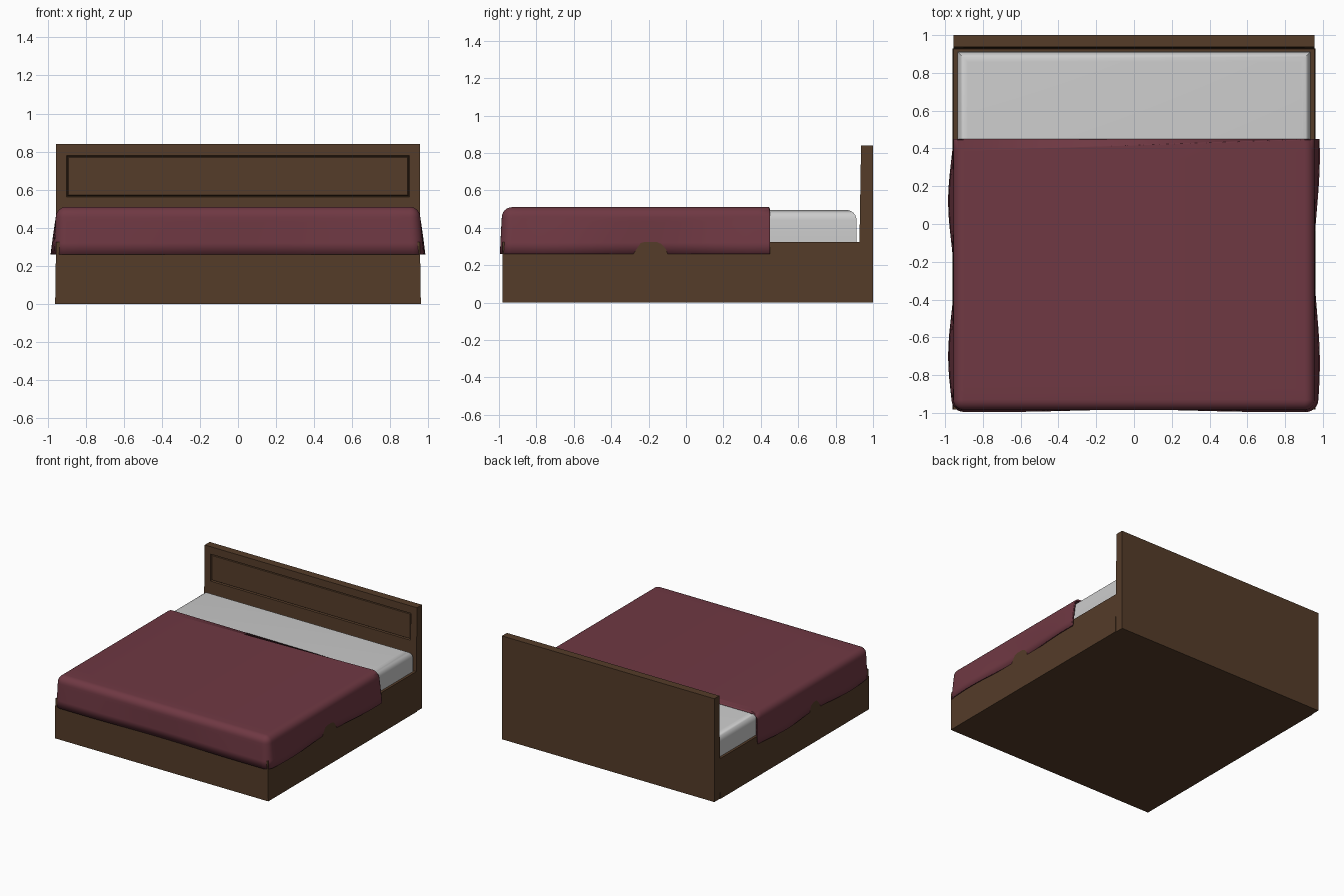
import bpy, bmesh, math
from mathutils import Vector

if "Cube" in bpy.data.objects:
    bpy.data.objects.remove(bpy.data.objects["Cube"])


def material(name, rgb):
    m = bpy.data.materials.new(name)
    m.diffuse_color = (*rgb, 1)
    m.use_nodes = True
    m.node_tree.nodes["Principled BSDF"].inputs["Base Color"].default_value = m.diffuse_color
    return m


wood = material("dark_wood", (0.09, 0.045, 0.022))
cloth = material("burgundy_cloth", (0.16, 0.04, 0.056))


def make(name, bm, mat=None, smooth=False):
    bmesh.ops.recalc_face_normals(bm, faces=bm.faces)
    me = bpy.data.meshes.new(name)
    bm.to_mesh(me)
    bm.free()
    ob = bpy.data.objects.new(name, me)
    bpy.context.collection.objects.link(ob)
    if mat:
        me.materials.append(mat)
    if smooth:
        bpy.context.view_layer.objects.active = ob
        ob.select_set(True)
        bpy.ops.object.shade_smooth_by_angle(angle=math.radians(40))
        ob.select_set(False)
    return ob


def box(lo, hi):
    bm = bmesh.new()
    bmesh.ops.create_cube(bm, size=1)
    for v in bm.verts:
        v.co = Vector([(a + b) / 2 + c * (b - a) for a, b, c in zip(lo, hi, v.co)])
    return bm


# bed base, tapering very slightly upwards
bm = box((-0.96, -0.982, 0), (0.96, 0.93, 0.325))
for v in bm.verts:
    if v.co.z > 0.1:
        v.co.x *= 0.995
make("bed_base", bm, wood)

# headboard with a leaning front and a moulded panel
bm = box((-0.955, 0.922, 0), (0.955, 1.0, 0.84))
for v in bm.verts:
    if v.co.z > 0.5 and v.co.y < 0.95:
        v.co.y = 0.936
for co, no in (((-0.9, 0, 0), (1, 0, 0)), ((0.9, 0, 0), (1, 0, 0)),
               ((0, 0, 0.563), (0, 0, 1)), ((0, 0, 0.78), (0, 0, 1))):
    bmesh.ops.bisect_plane(bm, geom=bm.verts[:] + bm.edges[:] + bm.faces[:],
                           plane_co=co, plane_no=no)
bm.normal_update()
panel = [f for f in bm.faces if f.normal.y < -0.9
         and abs(f.calc_center_median().x) < 0.1
         and 0.6 < f.calc_center_median().z < 0.75]
for width, depth in ((0.006, -0.014), (0.008, 0.010)):
    bmesh.ops.inset_region(bm, faces=panel, thickness=width, depth=depth)
make("headboard", bm, wood)

# mattress with rounded top edges and corners
bm = box((-0.935, -0.955, 0.32), (0.935, 0.912, 0.495))
edges = [e for e in bm.edges if max(v.co.z for v in e.verts) > 0.4]
up = [e for e in edges if min(v.co.z for v in e.verts) > 0.4]
bmesh.ops.bevel(bm, geom=up, offset=0.055, segments=6, profile=0.5, affect='EDGES')
make("mattress", bm, smooth=True)


# blanket: a draped profile swept around both sides and the foot
def flare(x, y, n):
    side = abs(n.x)
    if n.x < 0:
        w = math.cos(2 * math.pi * (y - 0.12) / 0.82)
    else:
        w = math.cos(2 * math.pi * (y - 0.36) / 1.1)
    foot = 0.004 - 0.006 * math.cos(math.pi * min(abs(x) / 0.7, 1))
    return side * (0.012 + 0.015 * w) + (1 - side) * foot


R, HX, FOOT, HEAD = 0.055, 0.957, -0.985, 0.45
path = []
ys = [HEAD, HEAD - 0.006] + [HEAD - 0.006 - i * (HEAD - 0.006 - FOOT - R) / 24 for i in range(1, 25)]
for y in ys:
    path.append((Vector((-HX + R, y, 0)), Vector((-1, 0, 0))))
for i in range(1, 6):
    a = math.pi + i * math.pi / 12
    path.append((Vector((-HX + R, FOOT + R, 0)), Vector((math.cos(a), math.sin(a), 0))))
for i in range(25):
    path.append((Vector(((-HX + R) * (1 - i / 12), FOOT + R, 0)), Vector((0, -1, 0))))
for i in range(1, 6):
    a = 1.5 * math.pi + i * math.pi / 12
    path.append((Vector((HX - R, FOOT + R, 0)), Vector((math.cos(a), math.sin(a), 0))))
for y in reversed(ys):
    path.append((Vector((HX - R, y, 0)), Vector((1, 0, 0))))

# profile: (outward distance, height, share of the flare)
profile = [(R, 0.26, 1), (R, 0.32, 0.72), (R, 0.38, 0.42), (R, 0.43, 0.15)]
profile += [(R * math.cos(i * math.pi / 12), 0.455 + R * math.sin(i * math.pi / 12), 0) for i in range(7)]
bm = bmesh.new()
rows = []
for out, z, k in profile:
    rows.append([bm.verts.new(p + n * (out + k * flare(p.x, p.y, n)) + Vector((0, 0, z)))
                 for p, n in path])
for a, b in zip(rows, rows[1:]):
    for i in range(len(path) - 1):
        bm.faces.new((a[i], a[i + 1], b[i + 1], b[i]))
bm.faces.new(rows[-1])
# fold the head edge down a little
for v in bm.verts:
    if v.co.y > HEAD - 0.001:
        v.co.z -= 0.012 * max(0, (v.co.z - 0.45) / 0.06)
bmesh.ops.remove_doubles(bm, verts=bm.verts, dist=0.0005)
blanket = make("blanket", bm, cloth, smooth=True)
sol = blanket.modifiers.new("thickness", 'SOLIDIFY')
sol.thickness = 0.012
sol.offset = -1
blanket.modifiers.move(len(blanket.modifiers) - 1, 0)
